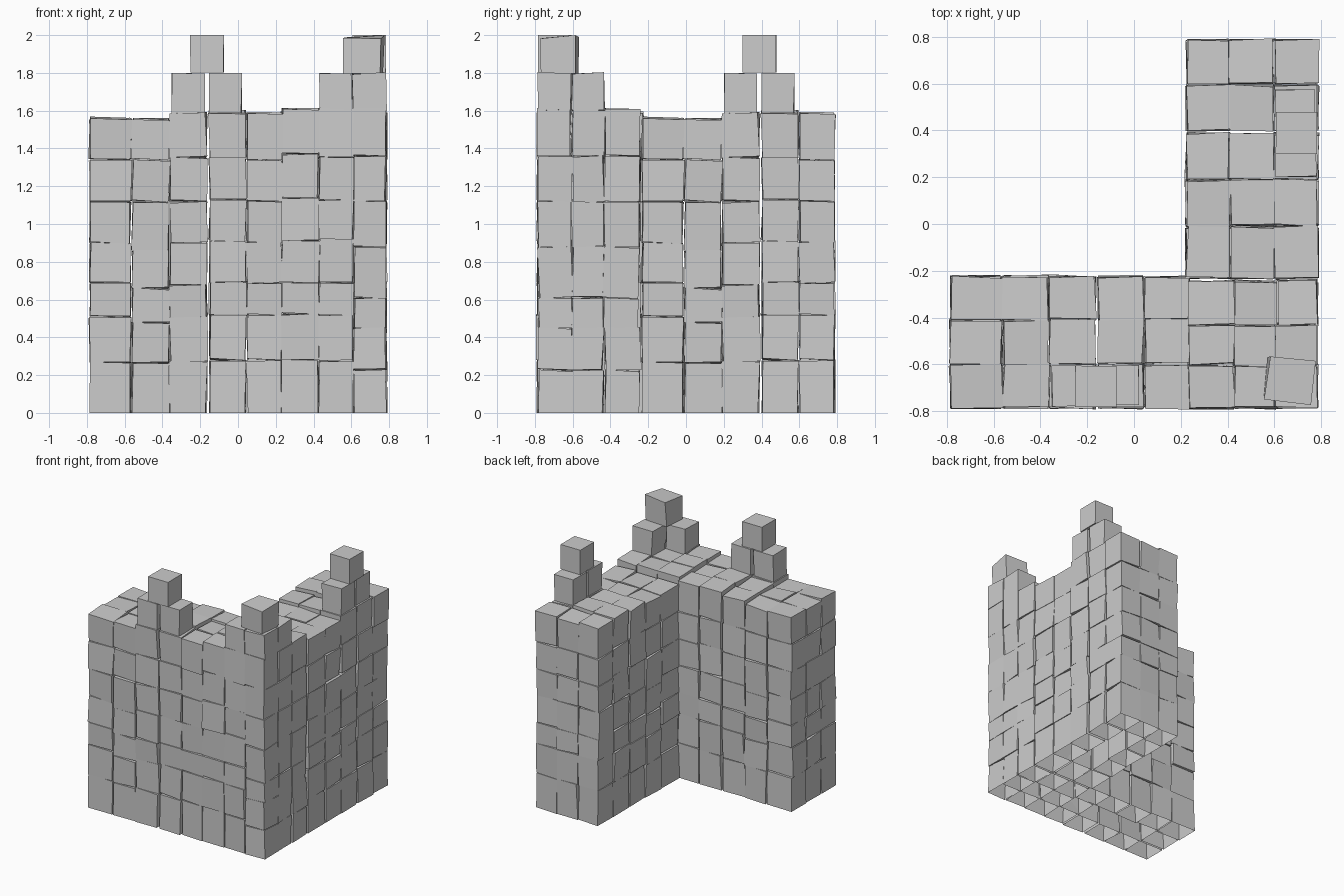
import bpy, bmesh, random
from math import radians
from mathutils import Vector, Matrix, Euler

if "Cube" in bpy.data.objects:
    bpy.data.objects.remove(bpy.data.objects["Cube"])

random.seed(7)
R = random.uniform


def stone(bm, x, y, z, tilt=1.6, wob=0.005, open_base=False, gap=0.004):
    """Add one slightly crooked stone filling the given (min, max) ranges."""
    c = Vector((sum(x) / 2, sum(y) / 2, sum(z) / 2))
    size = Vector((x[1] - x[0] - gap, y[1] - y[0] - gap, z[1] - z[0] - gap))
    rot = Euler([radians(R(-tilt, tilt)) for _ in range(3)]).to_matrix()
    verts = bmesh.ops.create_cube(bm, size=1)["verts"]
    for v in verts:
        at_base = v.co.z < 0
        p = Vector([v.co[i] * size[i] for i in range(3)])
        p += Vector((R(-wob, wob), R(-wob, wob), R(-wob, wob)))
        v.co = c + rot @ p
        if z[0] == 0 and at_base:
            v.co.z = 0
    if open_base:
        faces = {f for v in verts for f in v.link_faces}
        low = min(faces, key=lambda f: f.calc_center_median().z)
        bmesh.ops.delete(bm, geom=[low], context="FACES_ONLY")


def finish(bm, name, limits):
    """Trim stray corners to the overall footprint and make the object."""
    (x0, x1), (y0, y1) = limits
    for v in bm.verts:
        v.co.x = min(max(v.co.x, x0), x1)
        v.co.y = min(max(v.co.y, y0), y1)
        v.co.z = min(max(v.co.z, 0), 2)
    me = bpy.data.meshes.new(name)
    bm.to_mesh(me)
    bm.free()
    ob = bpy.data.objects.new(name, me)
    bpy.context.collection.objects.link(ob)
    return ob


def courses(bm, cols, deps, seams):
    """Hollow block of masonry: outer ring of stones, closed top course."""
    n, m = len(cols), len(deps)
    for i, x in enumerate(cols):
        for j, y in enumerate(deps):
            ring = i in (0, n - 1) or j in (0, m - 1)
            s = seams[i]
            for k in range(len(s) - 1):
                top = k == len(s) - 2
                if not (ring or top):
                    continue
                out = R(-0.006, 0.006)      # stones stand proud or sink in
                dy = (y[0] + out, y[1] + out)
                dz = [s[k], s[k + 1]]
                if top:
                    dz[1] += R(-0.012, 0.004)
                stone(bm, x, dy, dz, open_base=k == 0)


deps = [(-0.785, -0.597), (-0.597, -0.408), (-0.408, -0.225)]

# straight wall, used for the front arm and again for the side arm
cols = [(-0.785, -0.567), (-0.562, -0.365), (-0.363, -0.164),
        (-0.152, 0.043), (0.047, 0.235)]
seams = [
    (0, .27, .51, .69, .90, 1.12, 1.34, 1.57),
    (0, .265, .48, .66, .86, 1.12, 1.34, 1.565),
    (0, .27, .51, .68, .90, 1.12, 1.35, 1.59),
    (0, .28, .52, .69, .91, 1.13, 1.35, 1.60),
    (0, .28, .52, .69, .91, 1.12, 1.34, 1.59),
]
bm = bmesh.new()
courses(bm, cols, deps, seams)
front_wall = finish(bm, "front_wall", ((-0.8, 0.245), (-0.795, -0.215)))

# merlon: two stones carrying a third
bm = bmesh.new()
stone(bm, (-0.352, -0.174), (-0.78, -0.605), (1.575, 1.80), 0.6, 0.003)
stone(bm, (-0.155, 0.022), (-0.775, -0.60), (1.585, 1.80), 0.6, 0.003)
stone(bm, (-0.254, -0.073), (-0.785, -0.605), (1.80, 2.003), 0.3, 0.001)
front_merlon = finish(bm, "front_merlon", ((-0.8, 0.24), (-0.795, -0.215)))

# side arm is the same masonry turned a quarter
for ob, name in ((front_wall, "side_wall"), (front_merlon, "side_merlon")):
    dup = bpy.data.objects.new(name, ob.data)
    dup.matrix_world = (Matrix.Translation((0, 0.553, 0))
                        @ Matrix.Rotation(radians(90), 4, "Z"))
    bpy.context.collection.objects.link(dup)

# corner tower joining the arms
ccols = [(0.228, 0.428), (0.428, 0.612), (0.612, 0.785)]
cdeps = [(-0.785, -0.605), (-0.605, -0.435), (-0.435, -0.245)]
cseams = [
    (0, .28, .525, .69, .91, 1.14, 1.37, 1.61),
    (0, .275, .52, .69, .92, 1.13, 1.35, 1.61),
    (0, .225, .45, .61, .88, 1.12, 1.36, 1.61),
]
bm = bmesh.new()
courses(bm, ccols, cdeps, cseams)
corner = finish(bm, "corner_tower", ((0.222, 0.795), (-0.795, -0.235)))

# corner merlon: three stones in an angle, one twisted stone on top
bm = bmesh.new()
stone(bm, (0.43, 0.605), (-0.785, -0.605), (1.60, 1.80), 1)
stone(bm, (0.605, 0.785), (-0.785, -0.605), (1.60, 1.80), 1)
stone(bm, (0.605, 0.785), (-0.605, -0.43), (1.60, 1.80), 1)
start = len(bm.verts)
stone(bm, (0.565, 0.765), (-0.765, -0.575), (1.795, 1.99), 1.5)
bm.verts.ensure_lookup_table()
bmesh.ops.rotate(bm, verts=bm.verts[start:], cent=(0.66, -0.67, 1.9),
                 matrix=Matrix.Rotation(radians(-7), 3, "Z"))
max(bm.verts, key=lambda v: v.co.z).co.z = 2.0
finish(bm, "corner_merlon", ((0.4, 0.795), (-0.795, -0.3)))
